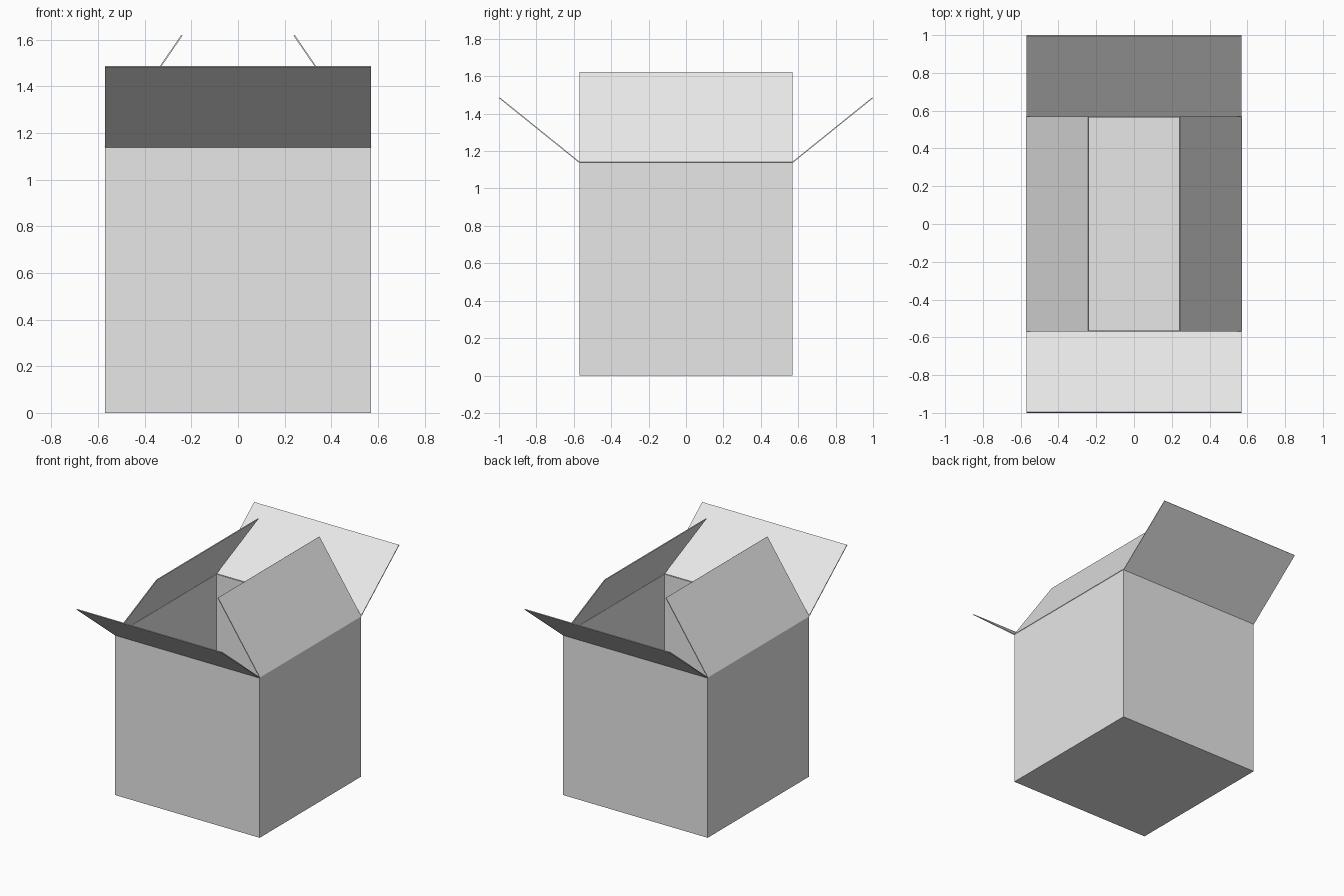
import bpy, bmesh
from mathutils import Vector

if "Cube" in bpy.data.objects:
    bpy.data.objects.remove(bpy.data.objects["Cube"])

HALF = 0.57      # half width of the cube-shaped carton
TOP = 1.14       # height of the rim
CARD = 0.006     # cardboard thickness

card = bpy.data.materials.new("light_grey_card")
card.diffuse_color = (0.8, 0.8, 0.8, 1)
card.use_nodes = True
card.node_tree.nodes["Principled BSDF"].inputs["Base Color"].default_value = card.diffuse_color


def finish(name, bm, offset):
    """Turn a sheet mesh into a thin card object."""
    mesh = bpy.data.meshes.new(name)
    bm.to_mesh(mesh)
    bm.free()
    mesh.materials.append(card)
    ob = bpy.data.objects.new(name, mesh)
    bpy.context.collection.objects.link(ob)
    mod = ob.modifiers.new("thickness", "SOLIDIFY")
    mod.thickness = CARD
    mod.offset = offset
    mod.use_even_offset = True


# Carton body: cube without its lid, thickened inward
bm = bmesh.new()
bmesh.ops.create_cube(bm, size=1)
for v in bm.verts:
    v.co = Vector((v.co.x * 2 * HALF, v.co.y * 2 * HALF, (v.co.z + 0.5) * TOP))
bm.normal_update()
lid = [f for f in bm.faces if f.normal.z > 0.9]
bmesh.ops.delete(bm, geom=lid, context='FACES_ONLY')
finish("carton_body", bm, -1)


def flap(name, axis, sign, reach, height):
    """Flap hinged on one rim edge; reach is its free edge's distance from centre."""
    bm = bmesh.new()
    corners = [(-HALF, HALF, TOP), (HALF, HALF, TOP),
               (HALF, reach, height), (-HALF, reach, height)]
    verts = []
    for along, out, z in corners:
        co = (along, sign * out, z) if axis == "y" else (sign * out, along, z)
        verts.append(bm.verts.new(co))
    bm.faces.new(verts)
    finish(name, bm, 0)


# Front and back flaps fold outward, side flaps lean inward
flap("front_flap", "y", -1, 0.998, 1.485)
flap("back_flap", "y", 1, 0.998, 1.485)
flap("left_flap", "x", -1, 0.24, 1.62)
flap("right_flap", "x", 1, 0.24, 1.62)
